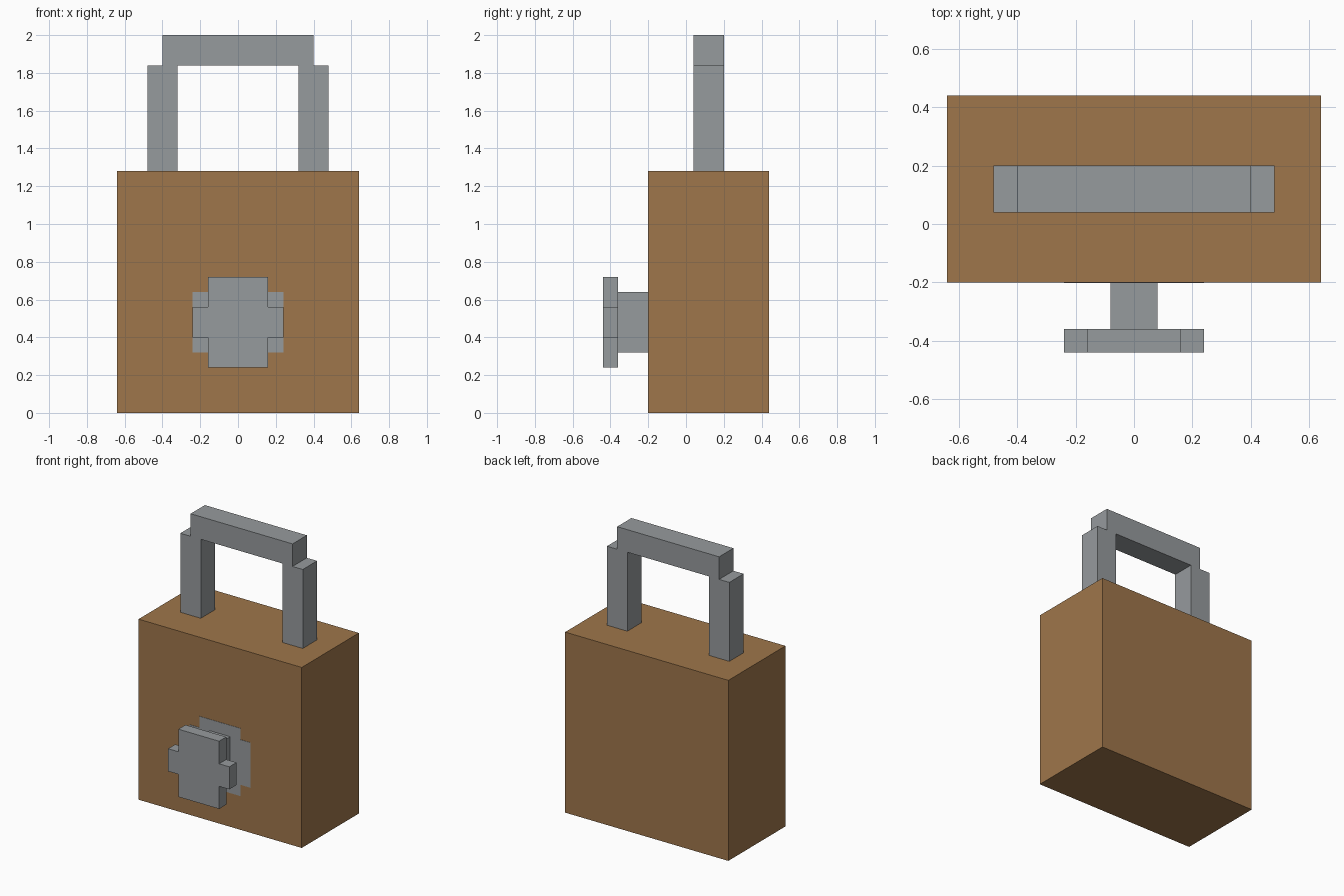
import bpy
import bmesh
from mathutils import Vector

default = bpy.data.objects.get("Cube")
if default:
    bpy.data.objects.remove(default, do_unlink=True)


def material(name, colour):
    mat = bpy.data.materials.new(name)
    mat.use_nodes = True
    mat.diffuse_color = colour
    bsdf = next(n for n in mat.node_tree.nodes if n.type == 'BSDF_PRINCIPLED')
    bsdf.inputs["Base Color"].default_value = colour
    return mat


def extrude_profile(name, half, front, back, mat):
    """Mirror a right-hand (x, z) outline across x = 0 and extrude it along y."""
    outline = half + [(-x, z) for x, z in reversed(half)]
    bm = bmesh.new()
    face = bm.faces.new([bm.verts.new((x, front, z)) for x, z in outline])
    result = bmesh.ops.extrude_face_region(bm, geom=[face])
    moved = [g for g in result["geom"] if isinstance(g, bmesh.types.BMVert)]
    bmesh.ops.translate(bm, verts=moved, vec=Vector((0, back - front, 0)))
    bmesh.ops.recalc_face_normals(bm, faces=bm.faces)
    mesh = bpy.data.meshes.new(name)
    bm.to_mesh(mesh)
    bm.free()
    mesh.materials.append(mat)
    obj = bpy.data.objects.new(name, mesh)
    bpy.context.collection.objects.link(obj)
    return obj


def block(half_width, low, high):
    return [(half_width, low), (half_width, high)]


def cross(mid, inner, outer, tall, arm):
    """Right half of a stepped cross centred at height mid."""
    return [(inner, mid - tall), (inner, mid - arm), (outer, mid - arm),
            (outer, mid + arm), (inner, mid + arm), (inner, mid + tall)]


brown = material("warm brown", (0.345, 0.182, 0.070, 1))
grey = material("steel grey", (0.307, 0.325, 0.338, 1))

# Lock body
FRONT = -0.20
extrude_profile("body", block(0.64, 0, 1.28), FRONT, 0.44, brown)

# Stepped shackle arch
arch = [(0.32, 1.84), (0.32, 1.28), (0.48, 1.28),
        (0.48, 1.84), (0.40, 1.84), (0.40, 2.0)]
extrude_profile("shackle", arch, 0.04, 0.20, grey)

# Dial: flat backing, stem and stepped knob
MID = 0.48
extrude_profile("dial_backing", cross(MID, 0.16, 0.24, 0.24, 0.16),
                FRONT - 0.002, FRONT, grey)
extrude_profile("dial_stem", block(0.08, MID - 0.16, MID + 0.16), -0.36, FRONT, grey)
extrude_profile("dial_knob", cross(MID, 0.16, 0.24, 0.24, 0.08), -0.44, -0.36, grey)
